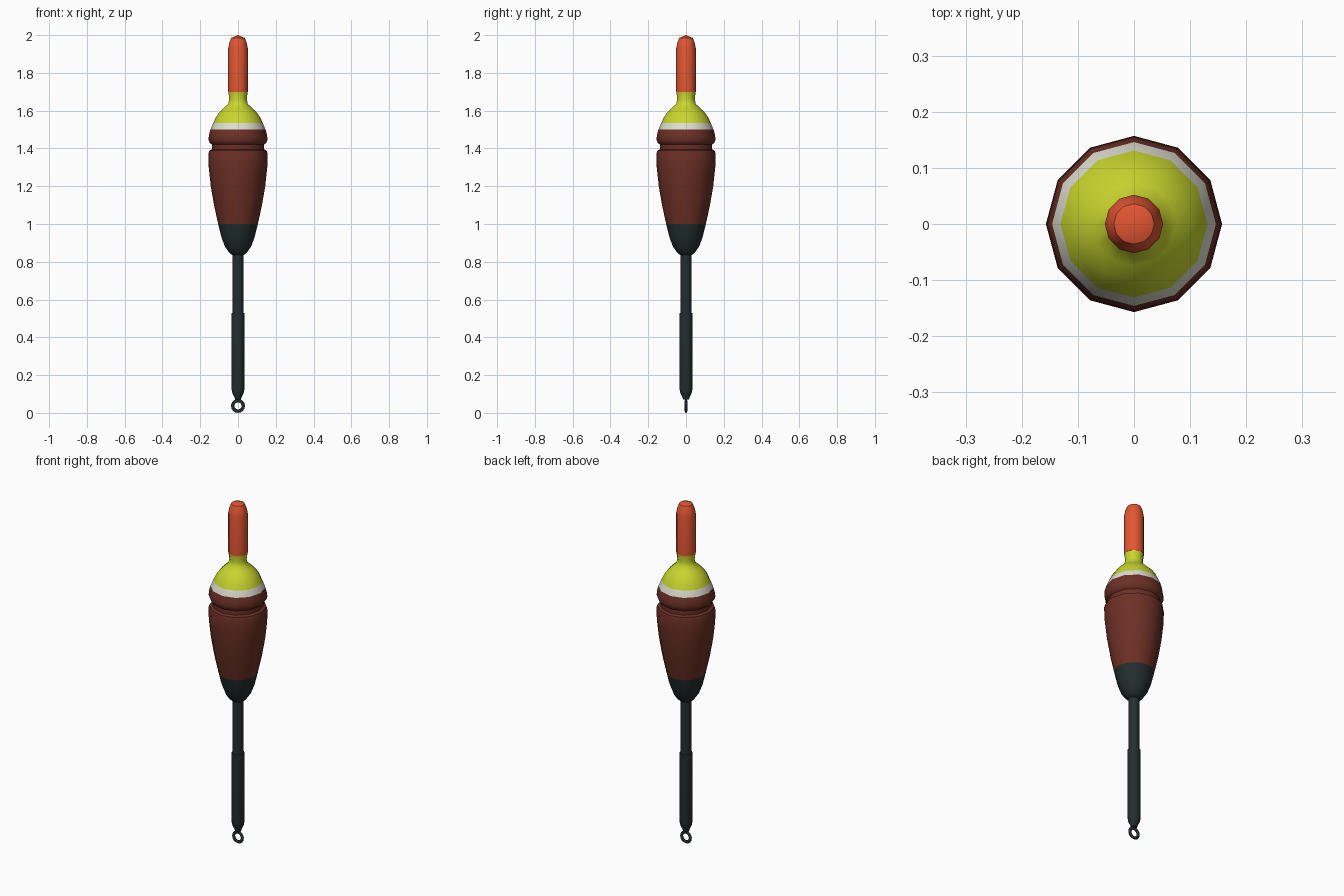
import bpy, bmesh, math

if "Cube" in bpy.data.objects:
    bpy.data.objects.remove(bpy.data.objects["Cube"])

SIDES = 12


def mat(name, rgb):
    def lin(c):
        c /= 255
        return c / 12.92 if c <= 0.04045 else ((c + 0.055) / 1.055) ** 2.4
    m = bpy.data.materials.new(name)
    m.diffuse_color = (*[lin(c) for c in rgb], 1)
    m.use_nodes = True
    m.node_tree.nodes["Principled BSDF"].inputs["Base Color"].default_value = m.diffuse_color
    return m


orange = mat("orange red", (226, 86, 50))
yellow = mat("lime yellow", (200, 214, 46))
white = mat("off white", (222, 222, 210))
brown = mat("red brown", (108, 48, 37))
dark = mat("dark slate", (35, 46, 47))


def lathe(name, profile, bands):
    """Revolve (radius, z) points; bands = [(lowest z, material)] from the top down."""
    bm = bmesh.new()
    rings = []
    for r, z in profile:
        if r == 0:
            rings.append([bm.verts.new((0, 0, z))] * SIDES)
        else:
            rings.append([bm.verts.new((r * math.cos(2 * math.pi * i / SIDES),
                                        r * math.sin(2 * math.pi * i / SIDES), z))
                          for i in range(SIDES)])
    for a, b in zip(rings, rings[1:]):
        for i in range(SIDES):
            j = (i + 1) % SIDES
            loop = list(dict.fromkeys((a[i], b[i], b[j], a[j])))
            f = bm.faces.new(loop)
            z = f.calc_center_median().z
            f.material_index = next(k for k, (low, _) in enumerate(bands) if z >= low)
    bmesh.ops.recalc_face_normals(bm, faces=bm.faces[:])
    me = bpy.data.meshes.new(name)
    bm.to_mesh(me)
    bm.free()
    for _, m in bands:
        me.materials.append(m)
    me.shade_smooth()
    me.set_sharp_from_angle(angle=math.radians(45))
    ob = bpy.data.objects.new(name, me)
    bpy.context.collection.objects.link(ob)
    return ob


# Antenna tip
lathe("antenna", [(0, 2.0), (0.036, 1.985), (0.046, 1.96), (0.052, 1.93),
                  (0.052, 1.70), (0, 1.70)], [(0, orange)])

# Painted float body with a groove
lathe("float_body", [(0, 1.70), (0.051, 1.70), (0.046, 1.66), (0.052, 1.635), (0.075, 1.615),
                     (0.10, 1.59), (0.117, 1.565), (0.131, 1.535), (0.146, 1.50),
                     (0.154, 1.47), (0.156, 1.445), (0.150, 1.43), (0.138, 1.42),
                     (0.138, 1.395), (0.152, 1.388), (0.157, 1.37), (0.155, 1.30),
                     (0.144, 1.20), (0.127, 1.10), (0.105, 1.0), (0.088, 0.93),
                     (0.069, 0.88), (0.048, 0.85), (0.03, 0.835), (0, 0.835)],
      [(1.535, yellow), (1.50, white), (1.0, brown), (0, dark)])

# Stem and the thicker sleeve below it
lathe("stem", [(0, 0.85), (0.03, 0.85), (0.03, 0.52), (0, 0.52)], [(0, dark)])
lathe("sleeve", [(0, 0.53), (0.035, 0.53), (0.035, 0.13), (0.03, 0.105),
                 (0.02, 0.085), (0.016, 0.072), (0, 0.072)], [(0, dark)])

# Line eyelet
bpy.ops.mesh.primitive_torus_add(major_segments=16, minor_segments=8, major_radius=0.028,
                                 minor_radius=0.009, location=(0, 0, 0.037),
                                 rotation=(math.pi / 2, 0, 0))
ring = bpy.context.object
ring.name = "eyelet"
ring.scale.z = 0.75
ring.data.materials.append(dark)
ring.data.shade_smooth()
